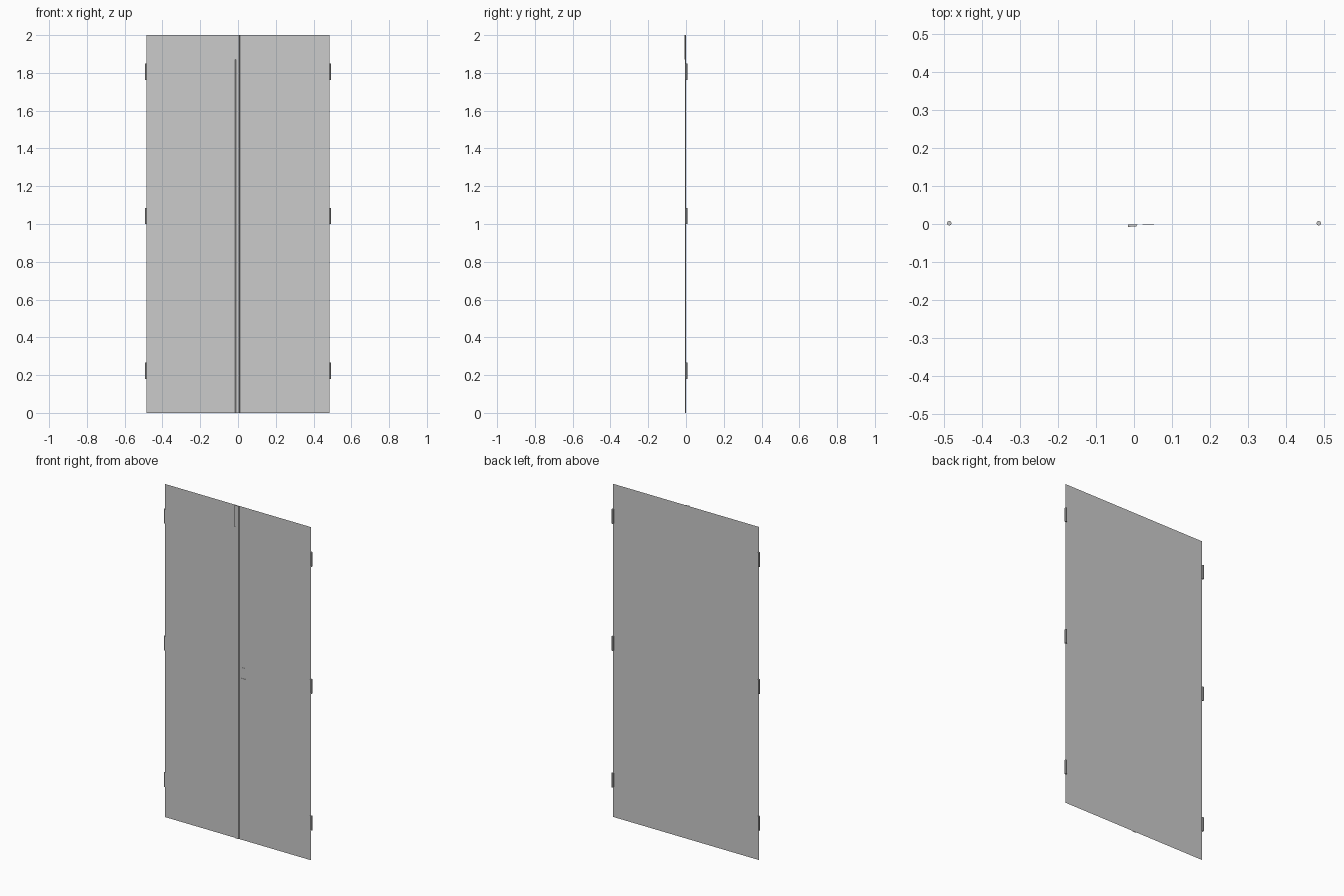
import bpy, bmesh, math

if "Cube" in bpy.data.objects:
    bpy.data.objects.remove(bpy.data.objects["Cube"])

PANEL_Y = -0.001


def prism(name, profile, z0, z1):
    # Extrude an (x, y) outline vertically into a closed solid
    bm = bmesh.new()
    low = [bm.verts.new((x, y, z0)) for x, y in profile]
    face = bm.faces.new(low)
    ext = bmesh.ops.extrude_face_region(bm, geom=[face])
    top = [v for v in ext["geom"] if isinstance(v, bmesh.types.BMVert)]
    bmesh.ops.translate(bm, verts=top, vec=(0, 0, z1 - z0))
    bmesh.ops.recalc_face_normals(bm, faces=bm.faces)
    mesh = bpy.data.meshes.new(name)
    bm.to_mesh(mesh)
    bm.free()
    obj = bpy.data.objects.new(name, mesh)
    bpy.context.collection.objects.link(obj)
    return obj


def box(name, x0, x1, y0, y1, z0, z1):
    return prism(name, [(x0, y0), (x1, y0), (x1, y1), (x0, y1)], z0, z1)


# Two sheet-thin door leaves meeting at the centre
for name, x0, x1 in (("left_leaf", -0.485, -0.001), ("right_leaf", 0.001, 0.485)):
    mesh = bpy.data.meshes.new(name)
    mesh.from_pydata([(x0, PANEL_Y, 0), (x1, PANEL_Y, 0), (x1, PANEL_Y, 2), (x0, PANEL_Y, 2)],
                     [], [(0, 1, 2, 3)])
    bpy.context.collection.objects.link(bpy.data.objects.new(name, mesh))

# Chamfered cover strip over the centre gap
prism("cover_strip", [(-0.015, PANEL_Y), (-0.011, -0.006), (0.006, -0.006), (0.010, PANEL_Y)], 0, 2)

# Flush bolt at the top of the strip
box("top_bolt", -0.016, -0.009, -0.008, PANEL_Y, 1.87, 2)

# Three hinge barrels on each outer edge
for side, sx in (("left", -1), ("right", 1)):
    for i, z in enumerate((0.18, 1.0, 1.763)):
        ring = [(sx * 0.4855 + 0.0062 * math.cos(a * math.pi / 4),
                 0.002 + 0.0062 * math.sin(a * math.pi / 4)) for a in range(8)]
        prism(f"{side}_hinge_{i + 1}", ring, z, z + 0.086)

# Pull plate and keyhole cover on the right leaf
box("pull_plate", 0.022, 0.052, -0.003, PANEL_Y, 0.865, 0.97)
box("keyhole_cover", 0.029, 0.045, -0.003, PANEL_Y, 1.015, 1.035)
